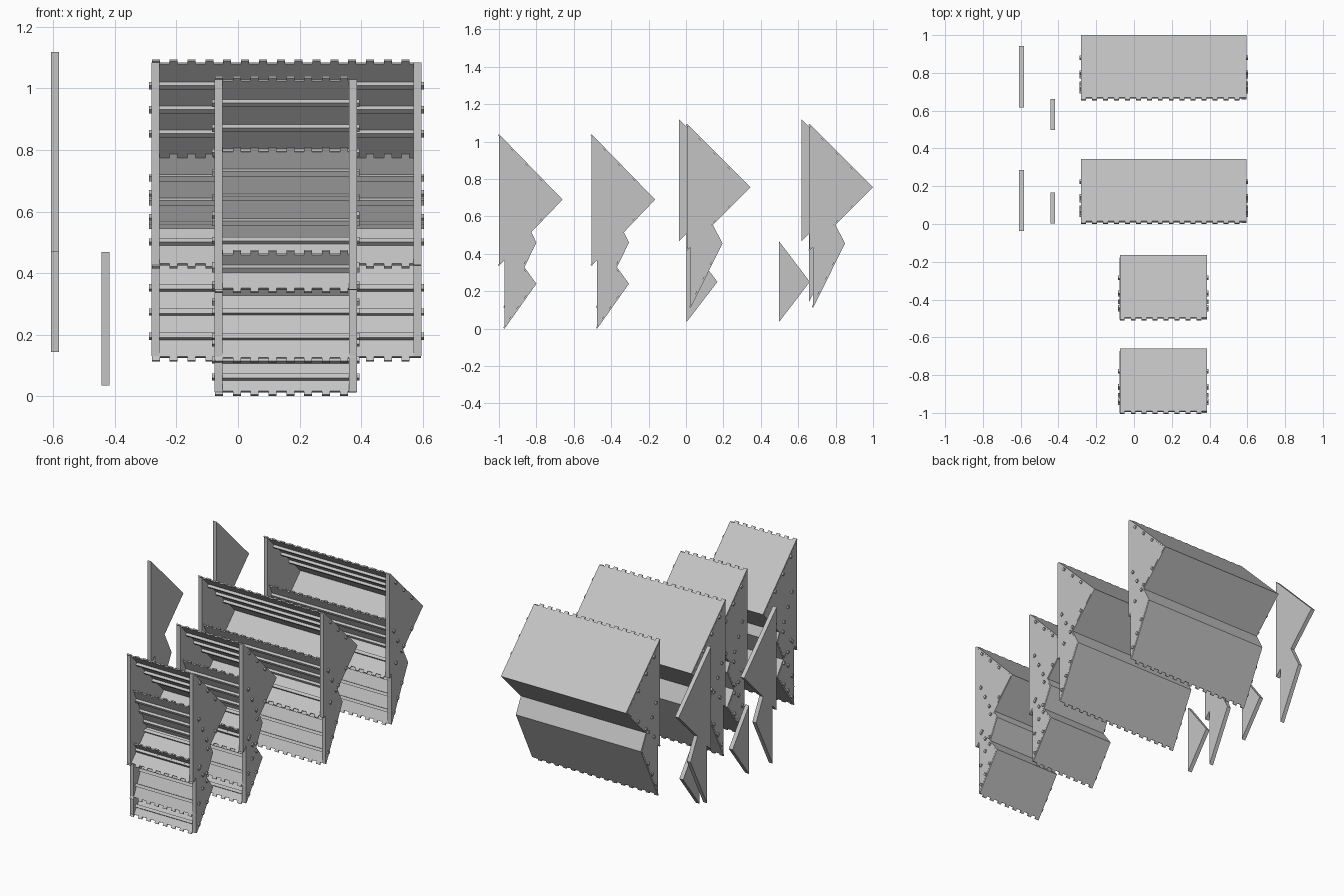
import bpy, bmesh
from mathutils import Vector
from mathutils.geometry import intersect_line_line_2d as cross_2d, intersect_line_line

if "Cube" in bpy.data.objects:
    bpy.data.objects.remove(bpy.data.objects["Cube"])

grey = bpy.data.materials.new("plain_grey")
grey.use_nodes = True
colour = (0.55, 0.55, 0.55, 1)
grey.diffuse_color = colour
grey.node_tree.nodes["Principled BSDF"].inputs["Base Color"].default_value = colour

BOARD = 0.008    # board thickness
PANEL = 0.026    # side panel thickness
PITCH = 0.058    # spacing of the edge tabs


def prism(bm, outline, x0, x1):
    """Extrude an outline of (y, z) points from x0 to x1."""
    low = [bm.verts.new((x0, p[0], p[1])) for p in outline]
    high = [bm.verts.new((x1, p[0], p[1])) for p in outline]
    bm.faces.new(low)
    bm.faces.new(high)
    for i in range(len(low)):
        j = (i + 1) % len(low)
        bm.faces.new((low[i], low[j], high[j], high[i]))


def finish(bm, name, y):
    bmesh.ops.recalc_face_normals(bm, faces=bm.faces)
    mesh = bpy.data.meshes.new(name)
    bm.to_mesh(mesh)
    bm.free()
    mesh.materials.append(grey)
    ob = bpy.data.objects.new(name, mesh)
    ob.location.y = y
    bpy.context.collection.objects.link(ob)


def slopes(tri):
    """Both sloping sides: front corner, direction, inward normal, length."""
    top, apex, bottom = map(Vector, tri)
    for corner, side in ((top, -1), (bottom, 1)):
        d = (apex - corner).normalized()
        n = Vector((-d.y, d.x)) * side
        n = n if n.x < 0 else -n
        yield corner, d, n, (apex - corner).length


def inset(tri):
    """Shrink a triangle on its two sloping sides by the board thickness."""
    (t, dt, nt, _), (b, db, nb, _) = slopes(tri)
    front = t.x
    rise = BOARD / dt.x
    t2, b2 = t - Vector((0, rise)), b + Vector((0, BOARD / db.x))
    k = (t2.y - b2.y) / (db.y / db.x - dt.y / dt.x)
    apex = Vector((front + k, t2.y + k * dt.y / dt.x))
    return t2, apex, b2


def silhouette(tris):
    """Outline of stacked triangles merged into one panel."""
    tris = [[Vector(p) for p in t] for t in tris]
    pts = list(tris[0][:2])
    for upper, lower in zip(tris, tris[1:]):
        pts += [cross_2d(upper[1], upper[2], lower[0], lower[1]), lower[1]]
    pts.append(tris[-1][2])
    if len(tris) > 1:
        _, apex, low = tris[0]
        y = tris[1][0].x
        pts.append(low + (apex - low) * ((y - low.x) / (apex.x - low.x)))
        pts.append(low)
    return pts


def rack(name, y, x0, x1, tris):
    # side panels
    outline = silhouette([inset(t) for t in tris])
    for label, x in (("right", x0), ("left", x1 - PANEL)):
        bm = bmesh.new()
        prism(bm, outline, x, x + PANEL)
        finish(bm, f"{name}_{label}_panel", y)
    boards, bars = bmesh.new(), bmesh.new()
    for tri in tris:
        for corner, d, n, length in slopes(tri):
            def strip(s0, s1, h0, h1):
                return [corner + d * s + n * h
                        for s, h in ((s0, h0), (s1, h0), (s1, h1), (s0, h1))]
            # sloping board with a row of tabs on its front edge
            prism(boards, strip(0.014, length, 0, BOARD), x0 + 0.001, x1 - 0.001)
            x = x0 + 0.001
            while x < x1 - 0.02:
                prism(boards, strip(0, 0.014, 0, BOARD), x, min(x + 0.026, x1 - 0.001))
                x += PITCH
            # three bars run along the inside and poke through the panels
            for f in (0.22, 0.45, 0.68):
                s = f * length
                prism(bars, strip(s - 0.009, s + 0.009, BOARD, BOARD + 0.016),
                      x0 - 0.008, x1 + 0.008)
    finish(boards, f"{name}_boards", y)
    finish(bars, f"{name}_bars", y)


def loose_panel(name, y, x, tris):
    bm = bmesh.new()
    prism(bm, silhouette(tris), x, x + PANEL)
    finish(bm, name, y)


# triangular bins as (depth, height): front top, back apex, front bottom
narrow = [((0, 1.04), (0.34, 0.69), (0, 0.335)),
          ((0.03, 0.81), (0.2, 0.46), (0.03, 0.11)),
          ((0.03, 0.475), (0.2, 0.24), (0.03, 0))]
wide = [((0, 1.095), (0.34, 0.755), (0, 0.415)),
        ((0.02, 0.79), (0.19, 0.455), (0.02, 0.112))]
tall_spare = [((-0.04, 1.118), (0.284, 0.793), (-0.04, 0.468)),
              ((0, 0.79), (0.165, 0.465), (0, 0.144))]
small_spare = [((0, 0.468), (0.165, 0.25), (0, 0.035))]

for i, y in enumerate((-1.0, -0.505), 1):
    rack(f"narrow_rack_{i}", y, -0.076, 0.387, narrow)
for i, y in enumerate((0.005, 0.66), 1):
    rack(f"wide_rack_{i}", y, -0.281, 0.596, wide)

# spare side panels standing beside the racks
for i, y in enumerate((0.003, 0.658), 1):
    loose_panel(f"tall_spare_panel_{i}", y, -0.608, tall_spare)
for i, y in enumerate((0.003, 0.497), 1):
    loose_panel(f"small_spare_panel_{i}", y, -0.443, small_spare)
